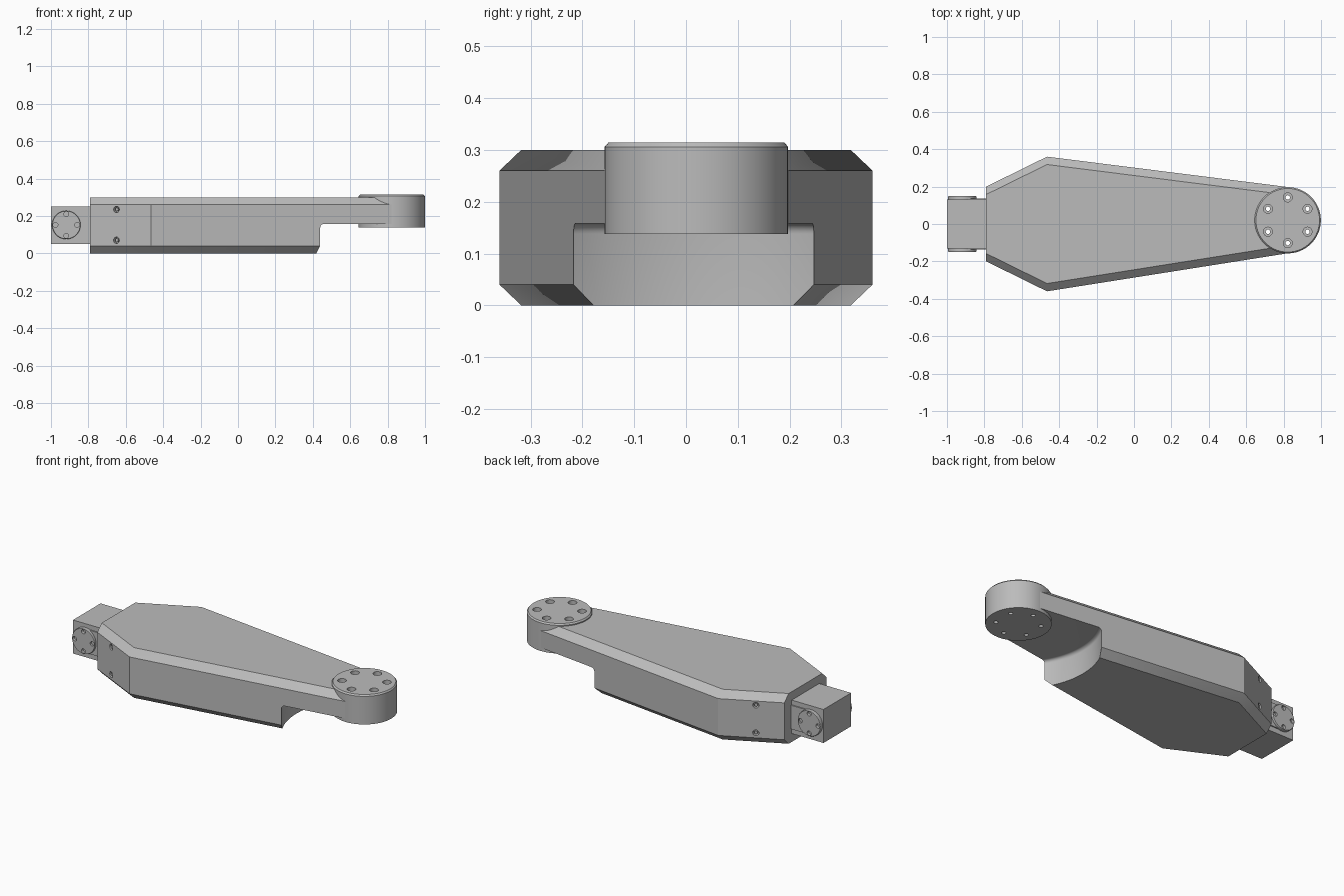
import bpy, bmesh, math
from mathutils import Matrix, Vector

cube = bpy.data.objects.get("Cube")
if cube:
    bpy.data.objects.remove(cube, do_unlink=True)

GREY = (0.5, 0.5, 0.5, 1)
grey = bpy.data.materials.new("plain grey")
grey.use_nodes = True
grey.diffuse_color = GREY
grey.node_tree.nodes["Principled BSDF"].inputs["Base Color"].default_value = GREY


def finish(name, bm):
    bmesh.ops.recalc_face_normals(bm, faces=bm.faces)
    mesh = bpy.data.meshes.new(name)
    bm.to_mesh(mesh)
    bm.free()
    mesh.materials.append(grey)
    obj = bpy.data.objects.new(name, mesh)
    bpy.context.collection.objects.link(obj)
    return obj


def loft(name, rings):
    """Skin a stack of equal-length rings and cap both ends."""
    bm = bmesh.new()
    loops = [[bm.verts.new(p) for p in ring] for ring in rings]
    n = len(loops[0])
    for a, b in zip(loops, loops[1:]):
        for i in range(n):
            j = (i + 1) % n
            bm.faces.new((a[i], a[j], b[j], b[i]))
    bm.faces.new(loops[0][::-1])
    bm.faces.new(loops[-1])
    return finish(name, bm)


def turned(name, profile, centre, axis=(0, 0, 1), sides=64):
    """Round part from (radius, height) pairs along an axis."""
    turn = Matrix.Translation(centre) @ Vector((0, 0, 1)).rotation_difference(Vector(axis)).to_matrix().to_4x4()
    angles = [2 * math.pi * i / sides for i in range(sides)]
    return loft(name, [[turn @ Vector((r * math.cos(a), r * math.sin(a), h)) for a in angles]
                       for r, h in profile])


def box(name, low, high):
    (x0, y0, z0), (x1, y1, z1) = low, high
    return loft(name, [[(x0, y0, z), (x1, y0, z), (x1, y1, z), (x0, y1, z)] for z in (z0, z1)])


def cut(obj, cutters):
    for c in cutters:
        mod = obj.modifiers.new("cut", "BOOLEAN")
        mod.operation, mod.solver, mod.object = "DIFFERENCE", "EXACT", c
        bpy.ops.object.select_all(action="DESELECT")
        bpy.context.view_layer.objects.active = obj
        obj.select_set(True)
        bpy.ops.object.modifier_apply(modifier=mod.name)
        bpy.data.objects.remove(c, do_unlink=True)


def smooth(obj):
    bpy.ops.object.select_all(action="DESELECT")
    bpy.context.view_layer.objects.active = obj
    obj.select_set(True)
    bpy.ops.object.shade_smooth_by_angle(angle=math.radians(30))


# Housing: tapered outline with chamfered long edges
HUB = Vector((0.822, 0.02, 0))
outline = [(-0.79, -0.2), (-0.465, -0.36), (0.82, -0.157), (0.82, 0.198), (-0.465, 0.36), (-0.79, 0.2)]


def section(z, inset):
    return [(x, y - math.copysign(inset, y), z) for x, y in outline]


housing = loft("arm_housing", [section(0, 0.042), section(0.04, 0), section(0.26, 0), section(0.3, 0.042)])

# Round relief under the arm, with a filleted roof, and the seat for the hub
fillet = [(0.43 + 0.02 * math.cos(a), 0.138 + 0.02 * math.sin(a))
          for a in (i * math.pi / 12 for i in range(7))]
relief = turned("relief_cutter", [(0.45, -0.1)] + fillet, HUB, sides=128)
seat = turned("seat_cutter", [(0.17, -0.1), (0.17, 0.5)], HUB)
cutters = [relief, seat]

# Screw recesses on the slanted flanks
for side in (-1, 1):
    normal = Vector((-0.16, side * 0.325, 0)).normalized()
    for z in (0.07, 0.235):
        spot = Vector((-0.65, side * 0.269, z))
        cutters.append(turned("screw_cutter", [(0.017, -0.03), (0.017, 0.03)], spot, normal, 24))
        smooth(turned("flank_screw", [(0.009, -0.035), (0.009, -0.004)], spot, normal, 20))
cut(housing, cutters)
smooth(housing)

# Hub with counterbored through holes
hub = turned("joint_hub", [(0.177, 0.138), (0.177, 0.306), (0.17, 0.314)], HUB, sides=96)
drills = []
for i in range(6):
    a = math.radians(90 + 60 * i)
    spot = HUB + 0.122 * Vector((math.cos(a), math.sin(a), 0))
    drills.append(turned("drill_cutter",
                         [(0.012, 0.1), (0.012, 0.24), (0.024, 0.24), (0.024, 0.4)], spot, sides=24))
cut(hub, drills)
smooth(hub)

# Motor block with side straps and horn discs
box("motor_block", (-1, -0.13, 0.05), (-0.785, 0.13, 0.25))
for side, label in ((-1, "right"), (1, "left")):
    ys = sorted((side * 0.12, side * 0.137))
    box(label + "_strap", (-0.9, ys[0], 0.08), (-0.785, ys[1], 0.222))
    centre = Vector((-0.918, 0, 0.152))
    axis = (0, side, 0)
    horn = turned(label + "_horn", [(0.076, 0.125), (0.076, 0.146), (0.074, 0.149)], centre, axis)
    drills = []
    for i in range(4):
        a = i * math.pi / 2
        spot = centre + 0.058 * Vector((math.cos(a), 0, math.sin(a)))
        drills.append(turned("drill_cutter", [(0.013, 0.132), (0.013, 0.2)], spot, axis, 24))
    cut(horn, drills)
    smooth(horn)
